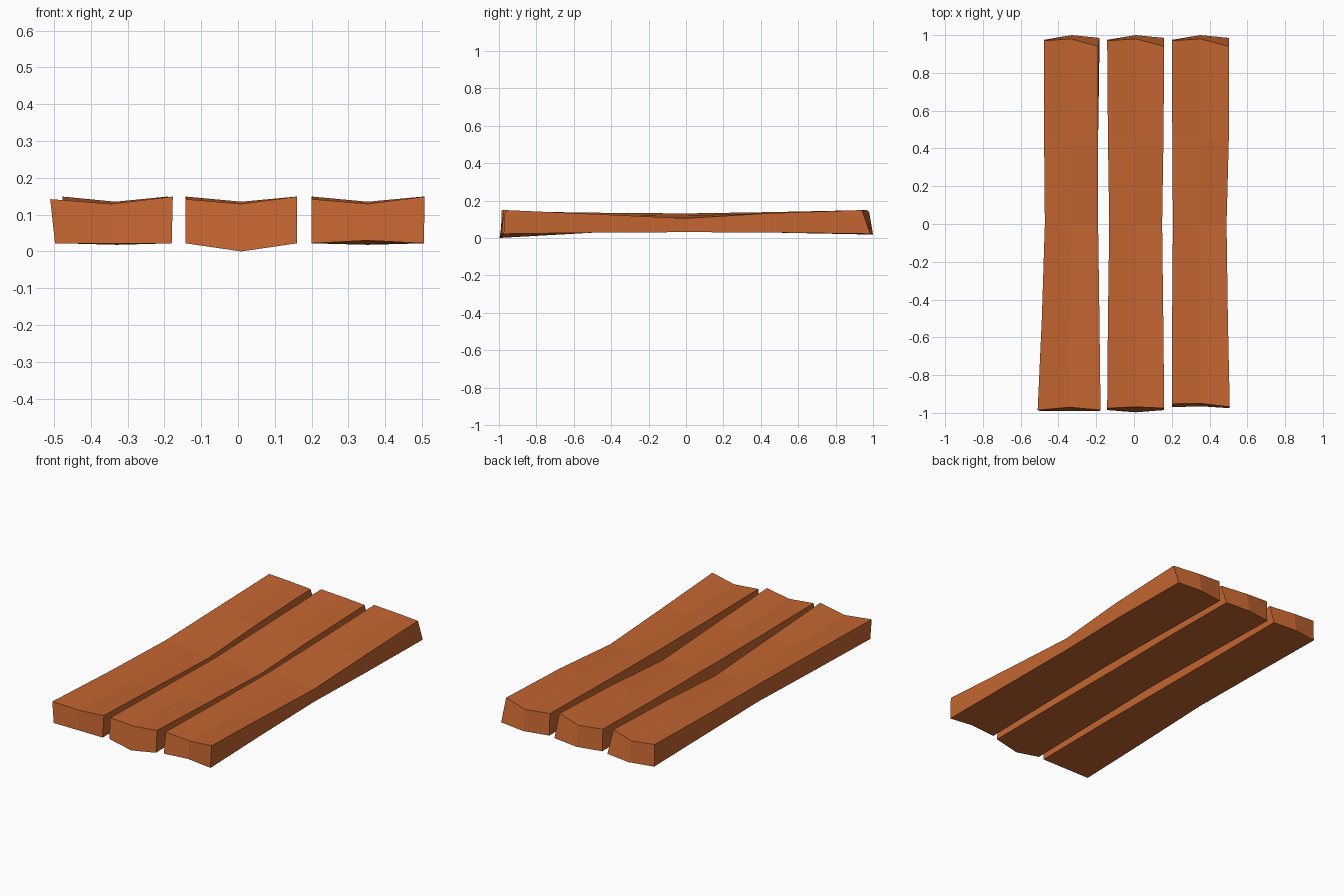
import bpy, bmesh

if "Cube" in bpy.data.objects:
    bpy.data.objects.remove(bpy.data.objects["Cube"])

wood = bpy.data.materials.new("orange_wood")
wood.diffuse_color = (0.55, 0.13, 0.03, 1)
wood.use_nodes = True
wood.node_tree.nodes["Principled BSDF"].inputs["Base Color"].default_value = wood.diffuse_color


def plank(name, front, near, middle, far, back):
    """Each station: three top points then three bottom points (left, mid, right)."""
    bm = bmesh.new()
    rings = []
    for xs_top, xs_bot, ys_top, ys_bot, zs_top, zs_bot in (front, near, middle, far, back):
        top = [bm.verts.new(p) for p in zip(xs_top, ys_top, zs_top)]
        bot = [bm.verts.new(p) for p in zip(xs_bot, ys_bot, zs_bot)]
        rings.append(top + bot[::-1])
    # skin between neighbouring stations
    for a, b in zip(rings, rings[1:]):
        for i in range(6):
            j = (i + 1) % 6
            bm.faces.new((a[i], a[j], b[j], b[i]))
    # end grain, two quads per end
    for r in (rings[0], rings[-1]):
        bm.faces.new((r[0], r[1], r[4], r[5]))
        bm.faces.new((r[1], r[2], r[3], r[4]))
    bmesh.ops.recalc_face_normals(bm, faces=bm.faces)
    mesh = bpy.data.meshes.new(name)
    bm.to_mesh(mesh)
    bm.free()
    mesh.materials.append(wood)
    obj = bpy.data.objects.new(name, mesh)
    bpy.context.collection.objects.link(obj)


def span(left, right):
    return (left, (left + right) / 2, right)


def inner(y, left, right, tops, bottom):
    x = span(left, right)
    return (x, x, (y,) * 3, (y,) * 3, tops, (bottom,) * 3)


# worn cross-section heights shared by all planks
NEAR, MID, FAR = (.135, .124, .128), (.131, .12, .105), (.138, .127, .132)
END_TOP, BACK_TOP = (.142, .129, .149), (.149, .135, .149)
BACK_Y_TOP, BACK_Y_BOT = (.97, .98, .94), (.975, 1.0, .985)


def back(left, right, right_bot, zs_bot=(.022, .018, .022)):
    return (span(left, right), span(left, right_bot), BACK_Y_TOP, BACK_Y_BOT, BACK_TOP, zs_bot)


# left plank, flared at its front outer corner
plank("left_plank",
      (span(-.51, -.177), span(-.497, -.18), (-.985, -.97, -.985), (-.99,) * 3,
       END_TOP, (.022,) * 3),
      inner(-.5, -.488, -.183, NEAR, .028),
      inner(0, -.472, -.19, MID, .031),
      inner(.45, -.476, -.19, FAR, .029),
      back(-.477, -.19, -.182))

# middle plank, pointed underneath at the front
plank("middle_plank",
      (span(-.142, .16), span(-.142, .16), (-.975, -.968, -.975), (-.985, -.997, -.985),
       END_TOP, (.022, 0, .022)),
      inner(-.5, -.138, .155, NEAR, .028),
      inner(0, -.131, .149, MID, .031),
      inner(.45, -.138, .156, FAR, .029),
      back(-.142, .16, .16))

# right plank, slightly shorter
plank("right_plank",
      (span(.2, .507), span(.2, .505), (-.952, -.95, -.968), (-.97, -.965, -.975),
       END_TOP, (.022, .03, .022)),
      inner(-.5, .202, .497, NEAR, .028),
      inner(0, .206, .49, MID, .031),
      inner(.45, .203, .502, FAR, .029),
      back(.2, .504, .504))
